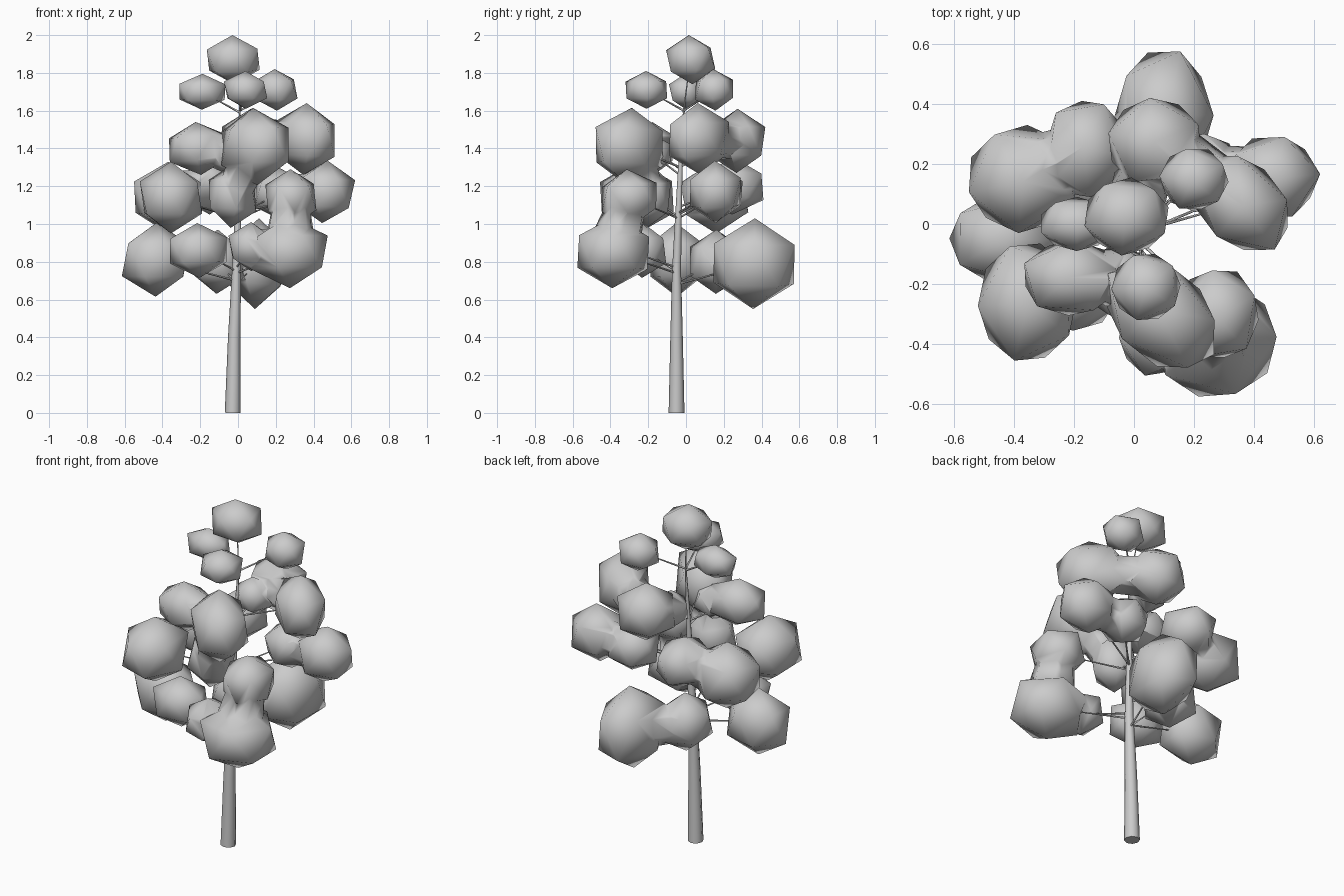
import bpy, random, math
from mathutils import Vector, Matrix

if "Cube" in bpy.data.objects:
    bpy.data.objects.remove(bpy.data.objects["Cube"])

random.seed(4)


def tube(name, pts, sides_res):
    """Tapered tube along points (x, y, z, radius)."""
    cu = bpy.data.curves.new(name, 'CURVE')
    cu.dimensions = '3D'
    cu.bevel_depth = 1.0
    cu.bevel_resolution = sides_res
    cu.use_fill_caps = True
    sp = cu.splines.new('POLY')
    sp.points.add(len(pts) - 1)
    for p, (x, y, z, r) in zip(sp.points, pts):
        p.co = (x, y, z, 1)
        p.radius = r
    ob = bpy.data.objects.new(name, cu)
    bpy.context.collection.objects.link(ob)
    return ob


def clump(name, x, y, z, a, b, c, yaw=0):
    """Icosahedron fitted to half widths a, b, c, then turned by yaw degrees."""
    bpy.ops.mesh.primitive_ico_sphere_add(subdivisions=1, radius=1)
    ob = bpy.context.object
    ob.name = name
    turn = Matrix.Rotation(random.uniform(0, 6.28), 3, 'Z') @ Matrix.Rotation(random.uniform(-.1, .1), 3, 'X')
    co = [turn @ v.co for v in ob.data.vertices]
    lo = [min(p[k] for p in co) for k in range(3)]
    hi = [max(p[k] for p in co) for k in range(3)]
    rot = Matrix.Rotation(math.radians(yaw), 3, 'Z')
    for v, p in zip(ob.data.vertices, co):
        q = Vector([h * (2 * (p[k] - lo[k]) / (hi[k] - lo[k]) - 1) for k, h in enumerate((a, b, c))])
        v.co = rot @ q + Vector((x, y, z))
    return ob


def neck(p, q):
    """Seven-sided bridge that blends two clumps."""
    a, b = Vector(p[:3]), Vector(q[:3])
    r1, r2 = (0.75 * min(c[3:6]) for c in (p, q))
    d = b - a
    bpy.ops.mesh.primitive_cone_add(vertices=7, radius1=r1, radius2=r2, depth=d.length * .8)
    ob = bpy.context.object
    ob.data.transform(Matrix.Translation((a + b) / 2) @ d.to_track_quat('Z', 'Y').to_matrix().to_4x4())
    ob.location = (0, 0, 0)
    return ob


def fuse(base, other):
    mod = base.modifiers.new("fuse", 'BOOLEAN')
    mod.operation = 'UNION'
    mod.solver = 'EXACT'
    mod.object = other
    bpy.context.view_layer.objects.active = base
    bpy.ops.object.modifier_apply(modifier=mod.name)
    bpy.data.objects.remove(other)


# Leaf clumps: centre x, y, z, half widths (and yaw)
clumps = {
    # crown tip
    'tip': (-.025, .025, 1.87, .14, .13, .13), 'tip_left': (-.19, 0, 1.70, .12, .09, .095),
    'tip_front': (.04, -.21, 1.71, .115, .11, .10), 'tip_right': (.20, .15, 1.71, .115, .10, .11),
    # upper ring
    'up_front': (.09, -.30, 1.41, .22, .15, .205, -45),
    'up_right': (.355, .07, 1.45, .19, .135, .19, -45),
    'up_left': (-.21, -.18, 1.40, .155, .125, .14), 'up_left_in': (-.06, -.18, 1.37, .11, .10, .11),
    'up_back': (.07, .27, 1.44, .155, .15, .17), 'up_back_in': (.02, .12, 1.41, .10, .10, .11),
    # middle ring
    'mid_back': (-.16, .25, 1.20, .13, .16, .15), 'mid_left': (-.37, .15, 1.14, .18, .18, .19),
    'mid_right': (.46, .155, 1.17, .16, .135, .165), 'mid_front': (.28, -.30, 1.14, .135, .145, .15),
    'mid_front_left': (-.355, -.26, 1.14, .165, .195, .19),
    'mid_in': (-.03, -.20, 1.15, .125, .12, .17), 'mid_right_in': (.22, .17, 1.16, .13, .13, .14),
    # lower ring
    'low_front': (.27, -.385, .85, .205, .19, .19), 'low_front_in': (.07, -.37, .88, .12, .135, .13),
    'low_left': (-.435, -.05, .81, .18, .14, .195), 'low_front_left': (-.21, -.23, .86, .15, .125, .145),
    'low_back': (.10, .36, .79, .165, .215, .24), 'low_back_in': (-.11, .16, .80, .14, .14, .17),
}
# Clumps that grow into one another
joined = [('up_left', 'up_left_in'), ('up_back', 'up_back_in', 'up_right'), ('mid_left', 'mid_back'),
          ('mid_right', 'mid_right_in'), ('low_back', 'low_back_in'), ('up_front', 'mid_in'),
          ('low_front', 'low_front_in', 'mid_front')]
solo = [(n,) for n in clumps if not any(n in g for g in joined)]
for group in joined + solo:
    base = clump(f"leaves_{group[0]}", *clumps[group[0]])
    for other in group[1:]:
        fuse(base, neck(clumps[group[0]], clumps[other]))
        fuse(base, clump(other, *clumps[other]))
    for p in base.data.polygons:
        p.use_smooth = True

# Trunk
trunk = [(-.028, -.05, 0, .042), (-.02, -.05, .4, .033), (-.008, -.05, .75, .024),
         (0, -.04, 1.05, .017), (.005, -.03, 1.3, .012), (.01, -.01, 1.62, .004),
         (-.02, .02, 1.85, .002)]
tube("trunk", trunk, 2)


def trunk_at(z):
    for p, q in zip(trunk, trunk[1:]):
        if p[2] <= z <= q[2]:
            return Vector(p[:3]).lerp(Vector(q[:3]), (z - p[2]) / (q[2] - p[2]))


# Branches, one to each clump
for name, (x, y, z, *_) in clumps.items():
    if name == 'tip':
        continue
    start = trunk_at(z - .11)
    end = start.lerp(Vector((x, y, z)), .75)
    tube(f"branch_{name}", [(*start, .006), (*end, .003)], 0)
